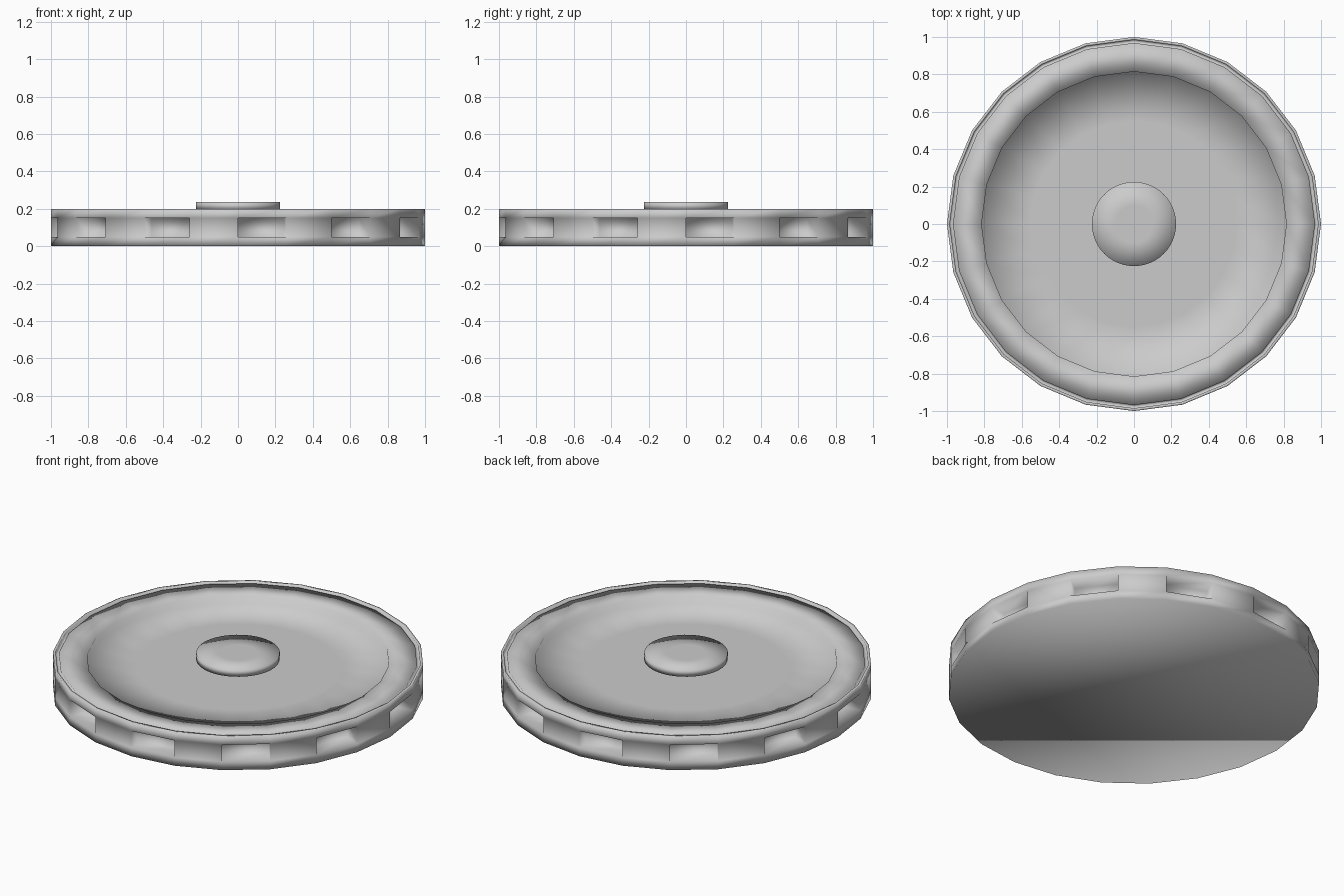
import bpy
import bmesh
from math import cos, sin, tau

cube = bpy.data.objects.get("Cube")
if cube:
    bpy.data.objects.remove(cube, do_unlink=True)

GREY = (0.6, 0.6, 0.6, 1.0)
mat = bpy.data.materials.new("plain grey")
mat.use_nodes = True
mat.diffuse_color = GREY
mat.node_tree.nodes["Principled BSDF"].inputs["Base Color"].default_value = GREY


def lathe(bm, profile, sides):
    """Turn an outline of (radius, height) points about z; return rows of side faces."""
    rings = [[bm.verts.new((r * cos(tau * i / sides), r * sin(tau * i / sides), z))
              for i in range(sides)] for r, z in profile]
    rows = []
    for low, high in zip(rings, rings[1:]):
        rows.append([bm.faces.new((low[i], low[(i + 1) % sides],
                                   high[(i + 1) % sides], high[i]))
                     for i in range(sides)])
    bm.faces.new(rings[0][::-1])
    bm.faces.new(rings[-1])
    return rows


def pocket(bm, face, depth):
    """Push one face straight inward, leaving a recess."""
    face.normal_update()
    shift = face.normal * -depth
    rim = list(face.verts)
    back = [bm.verts.new(v.co + shift) for v in rim]
    bm.faces.remove(face)
    for i in range(len(rim)):
        j = (i + 1) % len(rim)
        bm.faces.new((rim[i], rim[j], back[j], back[i]))
    bm.faces.new(back)


def finish(bm, name):
    bmesh.ops.recalc_face_normals(bm, faces=bm.faces)
    for face in bm.faces:
        face.smooth = True
    mesh = bpy.data.meshes.new(name)
    bm.to_mesh(mesh)
    bm.free()
    mesh.materials.append(mat)
    obj = bpy.data.objects.new(name, mesh)
    bpy.context.collection.objects.link(obj)
    return obj


# Round tray: side wall, grooved lip, flat ring and sunken floor
SIDES = 24
tray = bmesh.new()
rows = lathe(tray, [
    (1, 0), (1, 0.05), (1, 0.15), (1, 0.2),
    (0.985, 0.2), (0.985, 0.185), (0.968, 0.185), (0.968, 0.195),
    (0.815, 0.19), (0.815, 0.147), (0.55, 0.147), (0.3, 0.147),
], SIDES)

# Recessed openings on every other side panel
for face in rows[1][::2]:
    pocket(tray, face, 0.1)
finish(tray, "tray")

# Centre knob on a short stem
knob = bmesh.new()
lathe(knob, [(0.1, 0.14), (0.1, 0.195), (0.225, 0.195),
             (0.225, 0.235), (0.1, 0.235)], 48)
finish(knob, "centre_knob")
